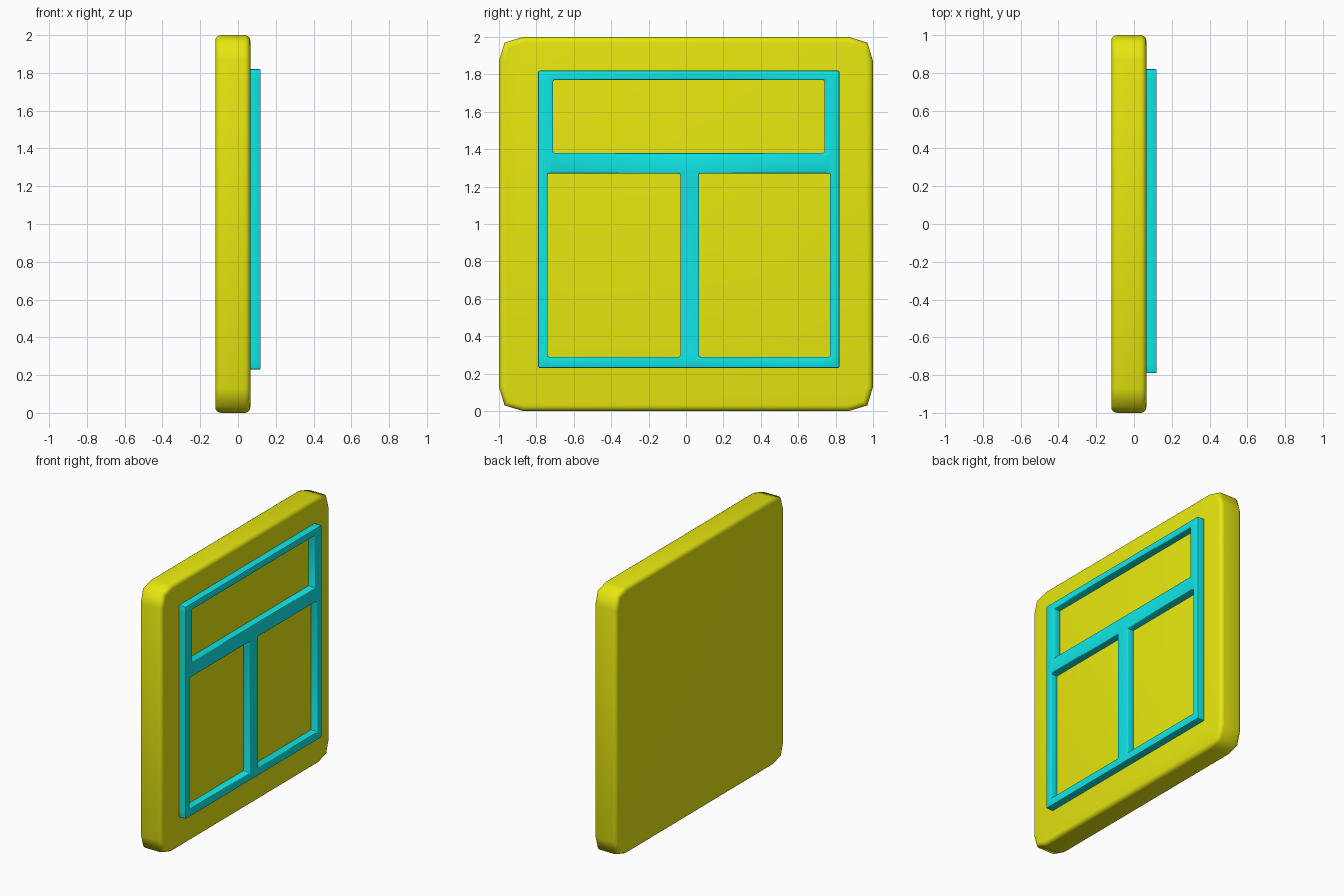
import bpy, bmesh, math

if "Cube" in bpy.data.objects:
    bpy.data.objects.remove(bpy.data.objects["Cube"], do_unlink=True)


def material(name, rgb):
    m = bpy.data.materials.new(name)
    m.use_nodes = True
    m.diffuse_color = (*rgb, 1)
    m.node_tree.nodes["Principled BSDF"].inputs["Base Color"].default_value = (*rgb, 1)
    return m


def finish(name, bm, depth, mat, bevel, segments, smooth):
    """Extrude the flat outline along +x, then round its rims."""
    faces = bm.faces[:]
    result = bmesh.ops.extrude_face_region(bm, geom=faces, use_keep_orig=True)
    verts = [v for v in result["geom"] if isinstance(v, bmesh.types.BMVert)]
    bmesh.ops.translate(bm, verts=verts, vec=(depth, 0, 0))
    bmesh.ops.recalc_face_normals(bm, faces=bm.faces)
    mesh = bpy.data.meshes.new(name)
    bm.to_mesh(mesh)
    bm.free()
    mesh.materials.append(mat)
    obj = bpy.data.objects.new(name, mesh)
    bpy.context.collection.objects.link(obj)
    mod = obj.modifiers.new("rounded_rims", "BEVEL")
    mod.width = bevel
    mod.segments = segments
    mod.limit_method = "ANGLE"
    mod.angle_limit = math.radians(65)
    bpy.ops.object.select_all(action="DESELECT")
    obj.select_set(True)
    bpy.context.view_layer.objects.active = obj
    bpy.ops.object.modifier_apply(modifier=mod.name)
    bpy.ops.object.shade_smooth_by_angle(angle=math.radians(smooth))
    return obj


yellow = material("yellow", (0.8, 0.8, 0.005))
cyan = material("cyan", (0.005, 0.8, 0.8))

# Backing plate: square with two-step cut corners
corner = [(1, 0.87), (0.97, 0.97), (0.87, 1)]
outline = []
for quarter in range(4):
    for a, b in corner:
        for _ in range(quarter):
            a, b = -b, a
        outline.append((a, b))
bm = bmesh.new()
bm.faces.new([bm.verts.new((-0.12, y, z + 1)) for y, z in outline])
finish("backing_plate", bm, 0.185, yellow, 0.03, 4, 60)

# Raised frame: a grid of cells with three openings left out
ys = [-0.79, -0.74, -0.71, -0.03, 0.07, 0.74, 0.77, 0.82]
zs = [0.23, 0.29, 1.27, 1.38, 1.77, 1.82]
openings = [(-0.71, 0.74, 1.38, 1.77), (-0.74, -0.03, 0.29, 1.27), (0.07, 0.77, 0.29, 1.27)]
bm = bmesh.new()
grid = [[bm.verts.new((0.04, y, z)) for z in zs] for y in ys]
for i in range(len(ys) - 1):
    for j in range(len(zs) - 1):
        y, z = (ys[i] + ys[i + 1]) / 2, (zs[j] + zs[j + 1]) / 2
        if not any(a < y < b and c < z < d for a, b, c, d in openings):
            bm.faces.new((grid[i][j], grid[i + 1][j], grid[i + 1][j + 1], grid[i][j + 1]))
bmesh.ops.delete(bm, geom=[v for v in bm.verts if not v.link_faces], context="VERTS")
finish("raised_frame", bm, 0.08, cyan, 0.007, 2, 40)
